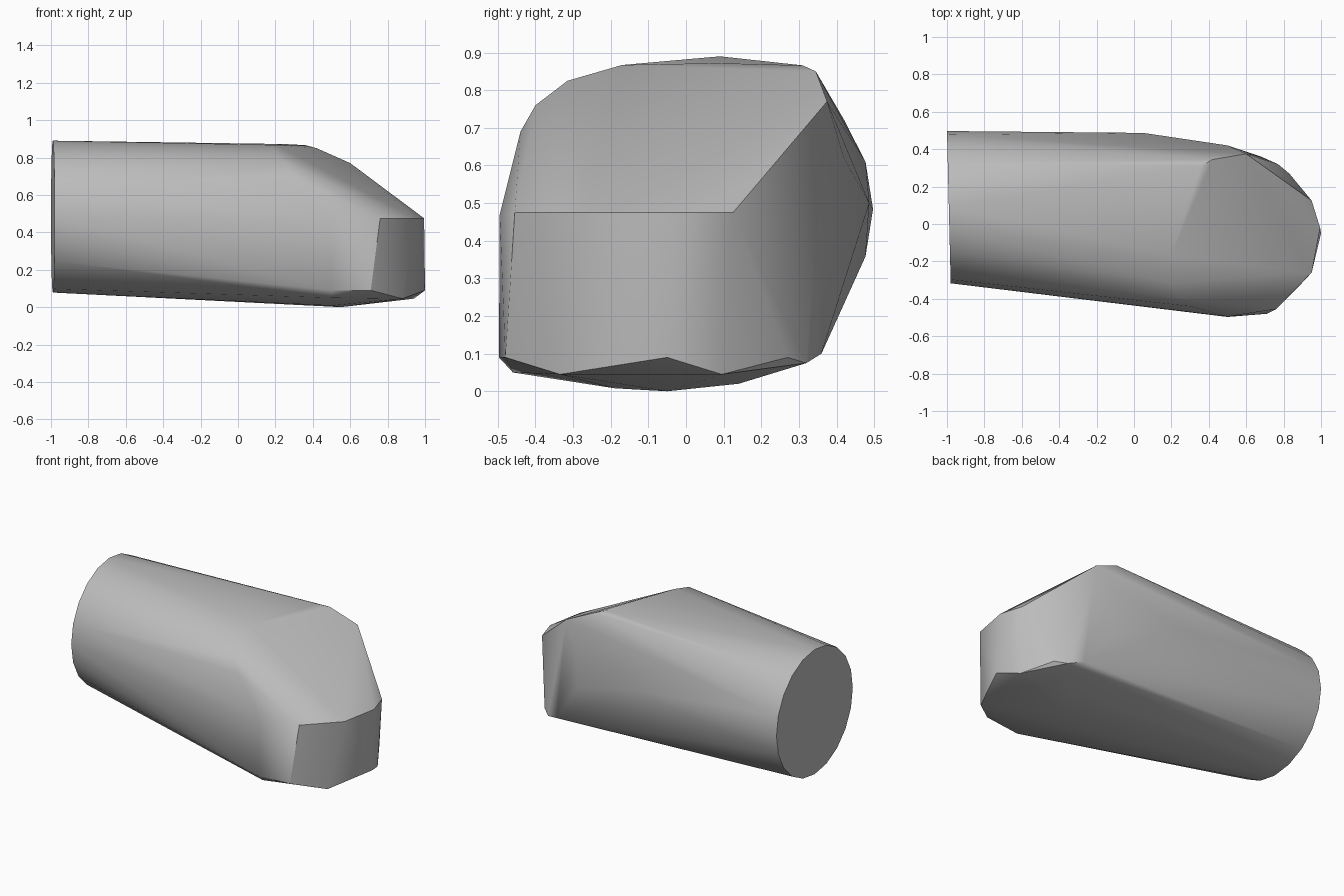
import bpy, bmesh, math

if "Cube" in bpy.data.objects:
    bpy.data.objects.remove(bpy.data.objects["Cube"], do_unlink=True)

# Single plain grey
grey = bpy.data.materials.new("plain_grey")
grey.use_nodes = True
colour = (0.5, 0.5, 0.5, 1)
grey.diffuse_color = colour
grey.node_tree.nodes["Principled BSDF"].inputs["Base Color"].default_value = colour

# Round flat end, slightly tilted
SIDES = 20
points = []
for i in range(SIDES):
    a = 2 * math.pi * i / SIDES
    y, z = 0.09 + 0.407 * math.cos(a), 0.484 + 0.406 * math.sin(a)
    points.append((-1 + 0.02 * (0.5 - y) / 0.82, y, z))

# Shoulder where the round body meets the slope
points += [
    (0.50, -0.497, 0.09), (0.50, -0.495, 0.47), (0.30, -0.44, 0.69),
    (0.26, -0.40, 0.76), (0.20, -0.315, 0.825), (0.20, -0.17, 0.867),
    (0.25, 0.08, 0.872), (0.36, 0.31, 0.866), (0.42, 0.345, 0.85),
    (0.05, 0.487, 0.50), (0.50, 0.42, 0.62), (0.50, 0.41, 0.36),
]

# Upper rim of the nose, and the slope's far corner
points += [
    (0.76, -0.455, 0.475), (0.95, -0.26, 0.475), (0.995, -0.02, 0.475),
    (0.95, 0.125, 0.475), (0.60, 0.375, 0.77),
]

# Lower rim of the nose
points += [
    (0.71, -0.48, 0.09), (0.88, -0.335, 0.045), (1.00, -0.05, 0.09),
    (0.94, 0.095, 0.045), (0.83, 0.27, 0.09), (0.77, 0.32, 0.075),
    (0.68, 0.36, 0.10),
]

# Underside
points += [
    (0.50, -0.46, 0.05), (0.50, -0.19, 0.008), (0.55, -0.05, 0.0),
    (0.60, 0.14, 0.02),
]

# Wrap the sections in one convex skin
bm = bmesh.new()
for p in points:
    bm.verts.new(p)
bmesh.ops.convex_hull(bm, input=bm.verts[:])
loose = [v for v in bm.verts if not v.link_faces]
bmesh.ops.delete(bm, geom=loose, context="VERTS")
bmesh.ops.dissolve_limit(bm, angle_limit=math.radians(1),
                         verts=bm.verts[:], edges=bm.edges[:])
bmesh.ops.recalc_face_normals(bm, faces=bm.faces[:])

mesh = bpy.data.meshes.new("tapered_body")
bm.to_mesh(mesh)
bm.free()
body = bpy.data.objects.new("tapered_body", mesh)
bpy.context.collection.objects.link(body)
mesh.materials.append(grey)

# Smooth barrel, crisp nose edges
bpy.ops.object.select_all(action="DESELECT")
body.select_set(True)
bpy.context.view_layer.objects.active = body
bpy.ops.object.shade_smooth_by_angle(angle=math.radians(30))
